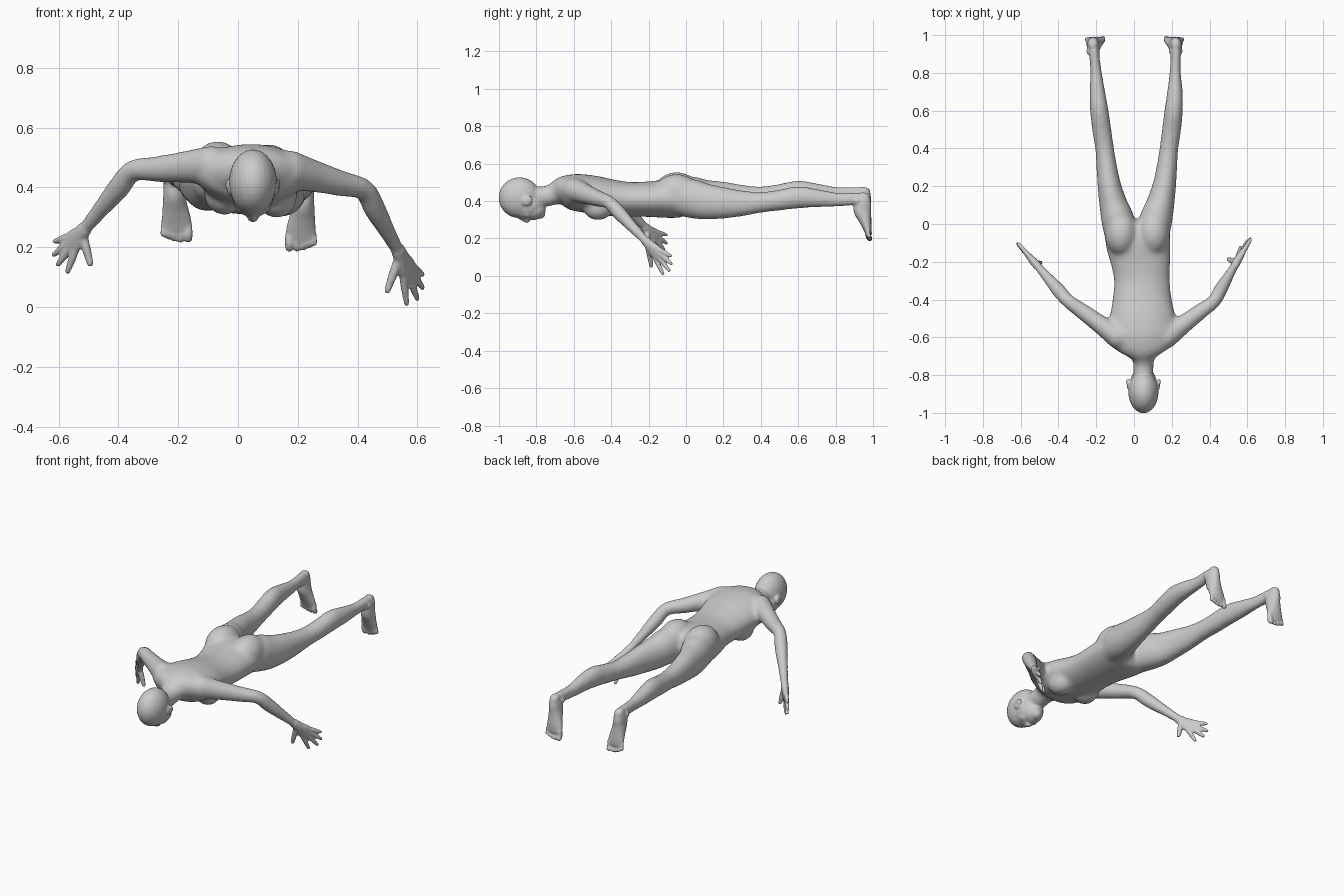
import bpy, bmesh, math
from mathutils import Vector, Matrix

cube = bpy.data.objects.get("Cube")
if cube:
    bpy.data.objects.remove(cube)

skin = bpy.data.materials.new("plain grey")
skin.use_nodes = True
GREY = (0.6, 0.6, 0.6, 1)
skin.diffuse_color = GREY
skin.node_tree.nodes["Principled BSDF"].inputs["Base Color"].default_value = GREY


def catmull(rows, steps):
    """Smoothly resample rows of equal-length numbers."""
    out, n = [], len(rows)
    for i in range(n - 1):
        a, b, c, d = (rows[min(max(i + k, 0), n - 1)] for k in (-1, 0, 1, 2))
        for s in range(steps):
            t = s / steps
            out.append([q + 0.5 * t * (r - p + t * (2 * p - 5 * q + 4 * r - e
                        + t * (3 * (q - r) + e - p))) for p, q, r, e in zip(a, b, c, d)])
    return out + [list(rows[-1])]


def tube(bm, rows, side, cap=1.0, sides=24, steps=5):
    """Closed loft through rows of (x, y, z, radius along side, radius across)."""
    rows = catmull(rows, steps)
    pts = [Vector(r[:3]) for r in rows]
    rings = [(p, pts[min(i + 1, len(pts) - 1)] - pts[max(i - 1, 0)], r[3], r[4])
             for i, (p, r) in enumerate(zip(pts, rows))]

    def rounded(ring, sign):
        p, t, ra, rb = ring
        return [(p + t.normalized() * sign * cap * min(ra, rb) * math.sin(a), t,
                 ra * math.cos(a), rb * math.cos(a)) for a in (0.5, 1.0, 1.4)]
    rings = rounded(rings[0], -1)[::-1] + rings + rounded(rings[-1], 1)
    loops = []
    for p, t, ra, rb in rings:
        t = t.normalized()
        a = (Vector(side) - t * t.dot(Vector(side))).normalized()
        b = t.cross(a)
        angles = [math.tau * k / sides for k in range(sides)]
        loops.append([bm.verts.new(p + a * ra * math.cos(w) + b * rb * math.sin(w)) for w in angles])
    for lo, hi in zip(loops, loops[1:]):
        for k in range(sides):
            j = (k + 1) % sides
            bm.faces.new((lo[k], lo[j], hi[j], hi[k]))
    bm.faces.new(loops[0][::-1])
    bm.faces.new(loops[-1])


def ball(bm, centre, radii, tilt=0.0):
    m = Matrix.Translation(centre) @ Matrix.Rotation(tilt, 4, 'X') @ Matrix.Diagonal((*radii, 1))
    bmesh.ops.create_uvsphere(bm, u_segments=24, v_segments=16, radius=1, matrix=m)


def skinned(name, bm, voxel, smooth):
    """Object whose overlapping parts are fused into one smooth skin."""
    bmesh.ops.recalc_face_normals(bm, faces=bm.faces)
    mesh = bpy.data.meshes.new(name)
    bm.to_mesh(mesh)
    bm.free()
    mesh.materials.append(skin)
    ob = bpy.data.objects.new(name, mesh)
    bpy.context.collection.objects.link(ob)
    r = ob.modifiers.new("Fuse", 'REMESH')
    r.mode, r.voxel_size, r.use_smooth_shade = 'VOXEL', voxel, True
    s = ob.modifiers.new("Soften", 'SMOOTH')
    s.factor, s.iterations = 0.5, smooth
    return ob


def baked(ob):
    bpy.context.view_layer.update()
    deps = bpy.context.evaluated_depsgraph_get()
    mesh = bpy.data.meshes.new_from_object(ob.evaluated_get(deps))
    return mesh


core = bmesh.new()
X = (1, 0, 0)

# Torso from neck base to crotch
torso = [(.048, -.70, .445, .075, .06), (.046, -.655, .455, .15, .08),
         (.044, -.60, .448, .185, .098), (.045, -.50, .435, .175, .102),
         (.043, -.40, .418, .157, .098), (.042, -.30, .41, .148, .092),
         (.035, -.20, .41, .158, .095), (.022, -.10, .412, .172, .102),
         (.014, -.02, .405, .17, .095)]
tube(core, torso, X, cap=0.4, sides=40)

# Neck
tube(core, [(.046, -.64, .455, .085, .07), (.05, -.70, .44, .062, .06),
            (.05, -.75, .425, .054, .056), (.05, -.83, .42, .055, .06)], X)

# Breasts and buttocks
for x, z in ((.13, .365), (-.045, .375)):
    ball(core, (x, -.47, z), (.068, .08, .068))
for x, z in ((.103, .445), (-.068, .455)):
    ball(core, (x, -.05, z), (.088, .12, .1))

# Legs: y, x, z, half width, half height
LEG = [(-.06, .10, .415, .085, .09), (.02, .115, .415, .088, .105), (.10, .138, .398, .076, .098),
       (.20, .16, .39, .063, .085), (.30, .174, .388, .055, .07), (.40, .185, .393, .05, .056),
       (.50, .199, .405, .051, .056), (.60, .21, .42, .049, .06), (.70, .217, .415, .042, .05),
       (.80, .218, .408, .031, .039), (.88, .221, .41, .029, .036), (.93, .221, .41, .03, .04)]
for s in (1, -1):
    rows = []
    for y, x, z, rx, rz in LEG:
        shift = 0 if s > 0 else .03 * (1 - y ** 4)
        lift = 0 if s > 0 else .03 * min(1, max(0, (y + .1) / .3))
        rows.append((s * x + shift, y, z + lift, rx, rz))
    tube(core, rows, X)

# Arms: shoulder, elbow and wrist for each side
ARMS = {1: ((.17, -.60, .46), (.422, -.41, .392), (.542, -.205, .175)),
        -1: ((-.085, -.60, .475), (-.352, -.405, .455), (-.522, -.21, .25))}
for s, joints in ARMS.items():
    a, b, c = map(Vector, joints)
    spots = ((a, .066, .062), (a.lerp(b, .35), .054, .05), (a.lerp(b, .7), .044, .043),
             (b, .037, .037), (b.lerp(c, .28), .039, .038), (b.lerp(c, .65), .03, .029),
             (c, .024, .022))
    tube(core, [(*p, ra, rb) for p, ra, rb in spots], (0, 0, 1))

core_ob = skinned("core", core, .011, 12)
core_mesh = baked(core_ob)
bpy.data.objects.remove(core_ob)
body = bmesh.new()
body.from_mesh(core_mesh)
bpy.data.meshes.remove(core_mesh)

# Head: cranium, face, jaw, chin and back of the skull
ball(body, (.05, -.89, .418), (.08, .112, .109))
ball(body, (.05, -.85, .38), (.071, .095, .08))
ball(body, (.05, -.82, .355), (.058, .07, .056))
ball(body, (.05, -.782, .335), (.032, .03, .03))
ball(body, (.05, -.905, .345), (.055, .03, .03))

# Nose, lips, cheeks and eyes
tube(body, [(.05, -.895, .318, .01, .01), (.05, -.865, .302, .012, .013),
            (.05, -.848, .296, .018, .013)], X)
for y in (-.822, -.81):
    ball(body, (.05, y, .306), (.024, .008, .009))
for s in (1, -1):
    ball(body, (.05 + s * .034, -.85, .338), (.025, .03, .027))
    ball(body, (.05 + s * .031, -.882, .328), (.016, .011, .011))
    # Ears
    ball(body, (.05 + s * .079, -.85, .402), (.009, .03, .026), .4)
    ball(body, (.05 + s * .083, -.835, .408), (.009, .014, .022), .4)

# Hands: fingertips from index to little, then thumb
TIPS = {1: ((.565, -.12, .005), (.602, -.085, .022), (.62, -.073, .06), (.62, -.078, .105),
            (.498, -.185, .05)),
        -1: ((-.572, -.15, .113), (-.605, -.115, .138), (-.62, -.10, .172), (-.616, -.10, .218),
             (-.493, -.205, .14))}
for s, tips in TIPS.items():
    wrist = Vector(ARMS[s][2])
    tips = [Vector(t) for t in tips]
    across = tips[3] - tips[0]
    middle = sum(tips[:4], Vector()) / 4
    palm = ((-.12, .026, .022), (.12, .031, .021), (.32, .041, .018), (.52, .042, .014))
    tube(body, [(*wrist.lerp(middle, f), ra, rb) for f, ra, rb in palm], across)
    for i, tip in enumerate(tips):
        start, r = (.12, .015) if i == 4 else (.45, .0125)
        spots = [(wrist.lerp(tip, f), r * k) for f, k in ((start, 1.1), ((start + 1) / 2, 1), (.96, .75))]
        tube(body, [(*p, q, q) for p, q in spots], across, sides=12)

# Feet hang down with the soles facing back: x, y, z, half width, half depth
FOOT = [(.221, .952, .425, .026, .034), (.221, .945, .39, .033, .046), (.219, .943, .35, .036, .047),
        (.215, .957, .30, .043, .034), (.211, .968, .26, .05, .024), (.211, .974, .23, .05, .016)]
TOES = [(.172, .184, .0155), (.198, .184, .0115), (.219, .188, .011), (.238, .195, .0105),
        (.255, .205, .010)]
for s in (1, -1):
    dx, dz = (0, 0) if s > 0 else (.005, .03)
    tube(body, [(s * x + dx, y, z + dz, rx, ry) for x, y, z, rx, ry in FOOT], X, cap=0.8)
    for x, z, r in TOES:
        tube(body, [(s * x + dx, .974, .24 + dz, r, r), (s * x + dx, .974, .215 + dz, r, r),
                    (s * x + dx, .982, z + r + dz, r, r)], X, sides=12)
    # Ankle bones
    for k in (1, -1):
        ball(body, (s * .221 + dx + k * .024, .915, .40 + dz), (.012, .018, .018))

skinned("body", body, .0058, 4)
